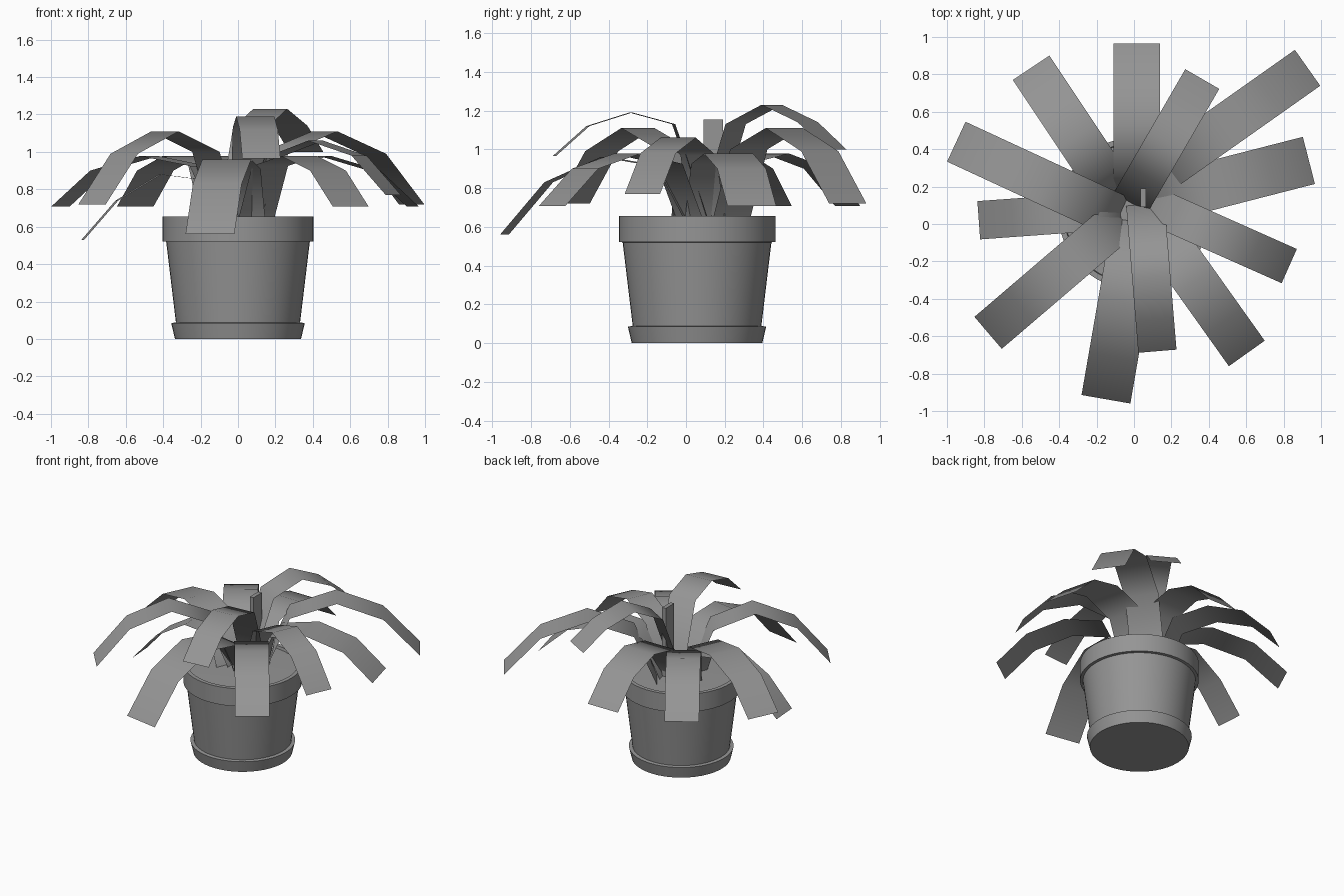
import bpy, bmesh, math
from mathutils import Vector

cube = bpy.data.objects.get("Cube")
if cube:
    bpy.data.objects.remove(cube)

grey = bpy.data.materials.new("plain_grey")
grey.use_nodes = True
colour = (0.3, 0.3, 0.3, 1)
grey.diffuse_color = colour
grey.node_tree.nodes["Principled BSDF"].inputs["Base Color"].default_value = colour

POT_Y = 0.057


def finish(name, bm, angle=30):
    mesh = bpy.data.meshes.new(name)
    bm.to_mesh(mesh)
    bm.free()
    ob = bpy.data.objects.new(name, mesh)
    bpy.context.collection.objects.link(ob)
    mesh.materials.append(grey)
    bpy.ops.object.select_all(action='DESELECT')
    ob.select_set(True)
    bpy.context.view_layer.objects.active = ob
    bpy.ops.object.shade_smooth_by_angle(angle=math.radians(angle))
    return ob


def lathe(name, profile, sides=48):
    """Revolve (radius, height) points around the pot axis."""
    bm = bmesh.new()
    verts = [bm.verts.new((r, POT_Y, z)) for r, z in profile]
    edges = [bm.edges.new(pair) for pair in zip(verts, verts[1:])]
    bmesh.ops.spin(bm, geom=verts + edges, cent=(0, POT_Y, 0), axis=(0, 0, 1),
                   angle=math.tau, steps=sides)
    bmesh.ops.remove_doubles(bm, verts=bm.verts, dist=0.0005)
    bmesh.ops.recalc_face_normals(bm, faces=bm.faces)
    return finish(name, bm)


def leaf(name, base, tip, width, heights, start=0.08):
    """Arching strip from base to tip, with a height at each bend."""
    bm = bmesh.new()
    a, b = Vector((*base, 0)), Vector((*tip, 0))
    side = (b - a).normalized().cross(Vector((0, 0, 1))) * width / 2
    rows = []
    for t, z in zip((start, 0.22, 0.5, 0.78, 1), (0.63, *heights)):
        p = a.lerp(b, t)
        p.z = z
        rows.append([bm.verts.new(p + side), bm.verts.new(p - side)])
    for r, s in zip(rows, rows[1:]):
        bm.faces.new((r[0], s[0], s[1], r[1]))
    return finish(name, bm, 80)


# Pot with foot, tapered body and rim, plus the soil inside
lathe("pot", [(0, 0), (0.337, 0), (0.357, 0.085), (0.332, 0.088), (0.384, 0.52),
              (0.404, 0.522), (0.404, 0.655), (0.375, 0.655), (0.37, 0.63)])
lathe("soil", [(0, 0.645), (0.372, 0.635)])

# Leaf arches: heights at the three bends and the tip
LOW = (0.925, 0.978, 0.9, 0.707)
HIGH = (1.0, 1.11, 0.99, 0.72)
leaves = [
    ("back_leaf", (0.015, 0.1), (0.015, 0.965), 0.25, LOW),
    ("back_left_long_leaf", (0.0, 0.18), (0.928, 0.835), 0.235, HIGH),
    ("left_leaf", (0.0, 0.1), (0.935, 0.34), 0.26, LOW),
    ("left_front_leaf", (0.0, 0.144), (0.83, -0.225), 0.2, (0.97, 1.06, 0.98, 0.77)),
    ("front_left_leaf", (0.05, 0.085), (0.603, -0.692), 0.235, LOW),
    ("front_drooping_leaf", (0.03, 0.1), (-0.15, -0.937), 0.265, (0.91, 0.96, 0.83, 0.56)),
    ("front_right_leaf", (0.0, 0.085), (-0.78, -0.582), 0.225, HIGH),
    ("right_drooping_leaf", (0.0, 0.08), (-0.83, 0.02), 0.205, (0.85, 0.88, 0.74, 0.53)),
    ("right_back_leaf", (0.0, 0.0), (-0.95, 0.44), 0.235, LOW),
    ("back_right_leaf", (-0.06, 0.1), (-0.55, 0.835), 0.235, LOW),
    ("upper_back_leaf", (-0.02, 0.11), (0.365, 0.775), 0.21, (1.13, 1.23, 1.14, 1.0), 0),
    ("upper_front_leaf", (0.06, 0.11), (0.125, -0.68), 0.205, (1.13, 1.19, 1.12, 0.965), 0),
]
for spec in leaves:
    leaf(*spec)

# Narrow young shoot standing in the middle
bm = bmesh.new()
bmesh.ops.create_cube(bm, size=1)
for v in bm.verts:
    v.co = (v.co.x * 0.03 + 0.05, v.co.y * 0.1 + 0.14, v.co.z * 0.52 + 0.895)
finish("young_shoot", bm)
